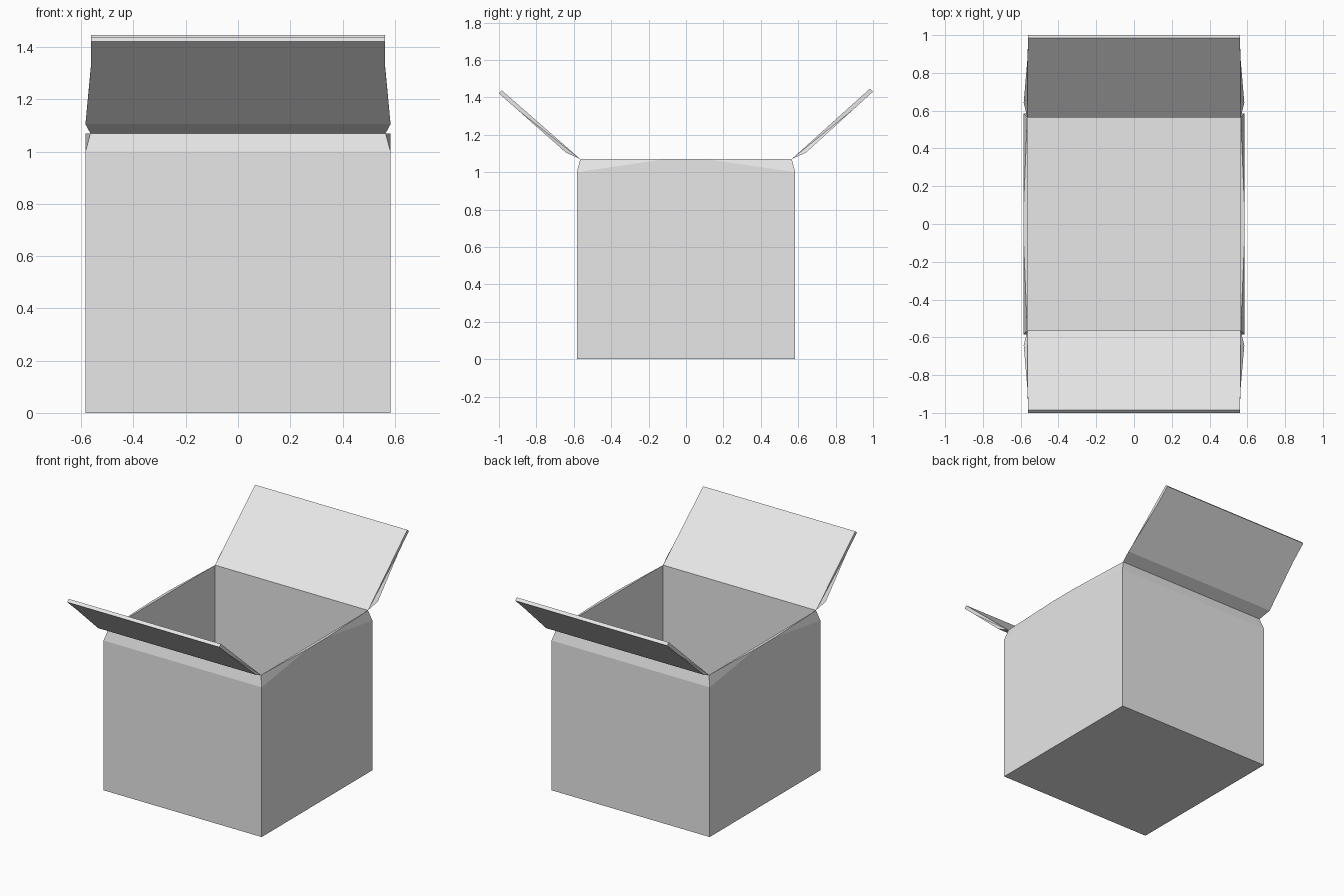
import bpy, bmesh

cube = bpy.data.objects.get("Cube")
if cube:
    bpy.data.objects.remove(cube, do_unlink=True)

# Plain grey card
card = bpy.data.materials.new("grey_card")
card.use_nodes = True
card.diffuse_color = (0.8, 0.8, 0.8, 1)
card.node_tree.nodes["Principled BSDF"].inputs["Base Color"].default_value = (0.8, 0.8, 0.8, 1)

OUT, INN = 0.584, 0.565        # outer and inner half widths
RIM, SHOULDER = 1.07, 1.0      # rim height and start of the inward bevel
FLOOR, MID = 0.02, 0.11        # floor thickness, half length of the flat side rim


def make_object(name, faces):
    """Weld a list of polygons into one closed, flat-shaded object."""
    bm = bmesh.new()
    for pts in faces:
        bm.faces.new([bm.verts.new(p) for p in pts])
    bmesh.ops.remove_doubles(bm, verts=bm.verts, dist=1e-5)
    bmesh.ops.recalc_face_normals(bm, faces=bm.faces)
    mesh = bpy.data.meshes.new(name)
    bm.to_mesh(mesh)
    bm.free()
    mesh.materials.append(card)
    obj = bpy.data.objects.new(name, mesh)
    bpy.context.collection.objects.link(obj)
    return obj


def square(half, z):
    return [(-half, -half, z), (half, -half, z), (half, half, z), (-half, half, z)]


# Box body: underside and inner floor
body = [square(OUT, 0), square(INN, FLOOR)]

# Inner walls
low, high = square(INN, FLOOR), square(INN, RIM)
for i in range(4):
    j = (i + 1) % 4
    body.append([low[i], low[j], high[j], high[i]])

for s in (-1, 1):
    o, n = s * OUT, s * INN
    # Front and back walls with the bevel up to the hinge line
    body.append([(-OUT, o, 0), (OUT, o, 0), (OUT, o, SHOULDER), (-OUT, o, SHOULDER)])
    body.append([(-OUT, o, SHOULDER), (OUT, o, SHOULDER), (INN, n, RIM), (-INN, n, RIM)])
    # Side walls, reaching full height only in the middle
    body.append([(o, -OUT, 0), (o, OUT, 0), (o, OUT, SHOULDER),
                 (o, MID, RIM), (o, -MID, RIM), (o, -OUT, SHOULDER)])
    # Side rim
    body.append([(n, -INN, RIM), (n, INN, RIM), (o, MID, RIM), (o, -MID, RIM)])
    # Pinched corners
    for t in (-1, 1):
        body.append([(o, t * OUT, SHOULDER), (n, t * INN, RIM), (o, t * MID, RIM)])

make_object("box_body", body)


def make_flap(name, side, tip_in, tip_out):
    """Open flap, hinged on the rim, with a flared lower outer edge."""
    def pair(x, y, z):
        return (-x, side * y, z), (x, side * y, z)

    w = 0.562
    hinge = pair(INN, INN, RIM)
    inner = pair(w, *tip_in)
    outer = pair(w, *tip_out)
    flare = pair(OUT, 0.642, 1.105)
    k = 0.72
    bend = pair(w, 0.642 + k * (tip_out[0] - 0.642), 1.105 + k * (tip_out[1] - 1.105))
    loop = [hinge, inner, outer, bend, flare]
    faces = []
    for a, b in zip(loop, loop[1:] + loop[:1]):
        faces.append([a[0], a[1], b[1], b[0]])
    # Flap edges: a triangle at the flare and a quad up to the tip
    for i in (0, 1):
        faces.append([hinge[i], flare[i], bend[i]])
        faces.append([hinge[i], bend[i], outer[i], inner[i]])
    return make_object(name, faces)


make_flap("front_flap", -1, (0.984, 1.437), (1.0, 1.421))
make_flap("back_flap", 1, (0.984, 1.447), (1.0, 1.431))
